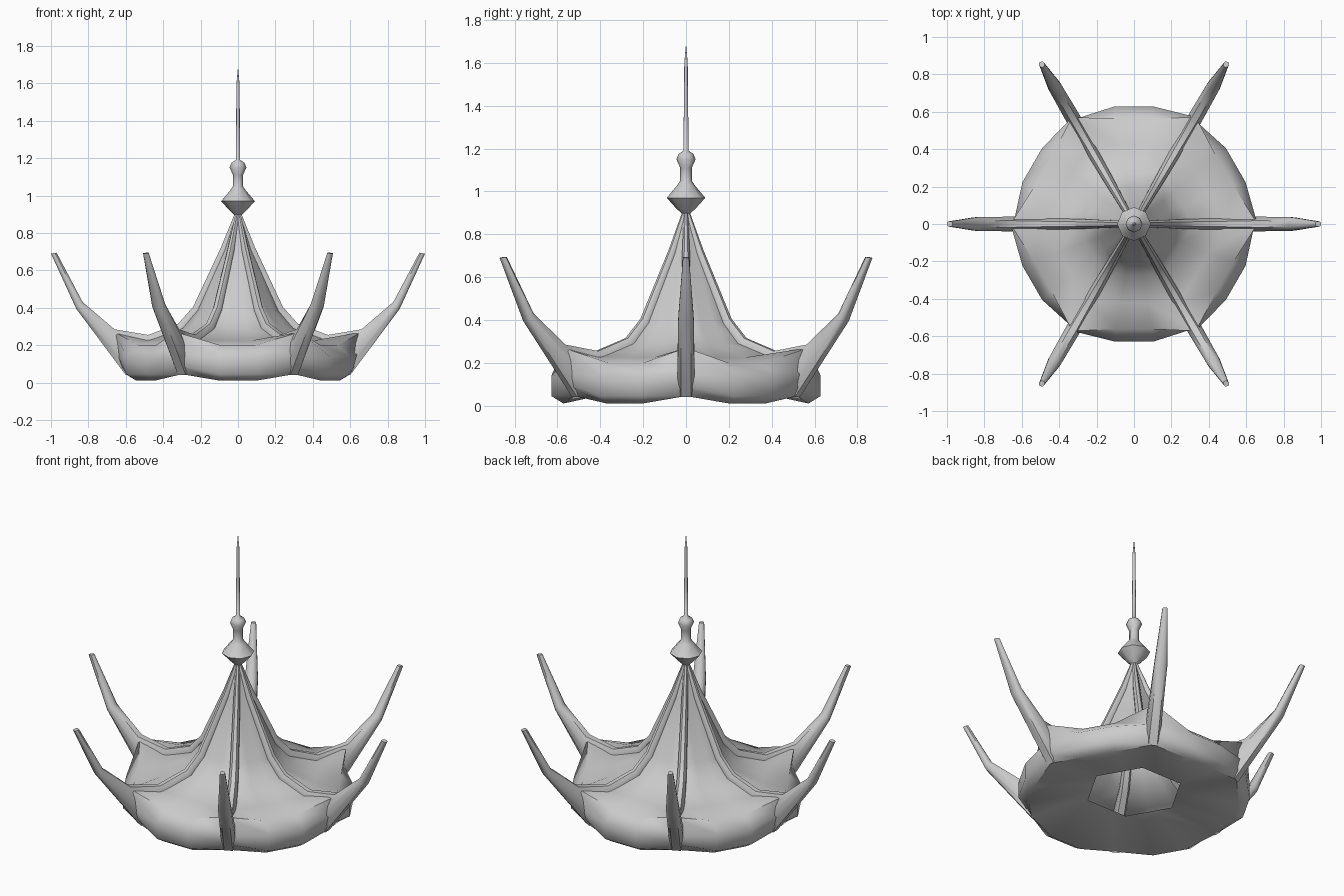
import bpy, bmesh, math
from math import radians, cos, sin

cube = bpy.data.objects.get("Cube")
if cube:
    bpy.data.objects.remove(cube)

grey = bpy.data.materials.new("plain_grey")
grey.use_nodes = True
colour = (0.6, 0.6, 0.6, 1)
grey.diffuse_color = colour
grey.node_tree.nodes["Principled BSDF"].inputs["Base Color"].default_value = colour


def polar(r, angle, z):
    return (r * cos(angle), r * sin(angle), z)


def loft(name, rings, closed, caps=False, sharp=50):
    """Skin a list of equal point rings and shade it smooth."""
    bm = bmesh.new()
    rows = [[bm.verts.new(p) for p in ring] for ring in rings]
    n = len(rows[0])
    for a, b in zip(rows, rows[1:]):
        for i in range(n if closed else n - 1):
            j = (i + 1) % n
            bm.faces.new((a[i], a[j], b[j], b[i]))
    if caps:
        bm.faces.new(rows[0])
        bm.faces.new(rows[-1])
    bmesh.ops.remove_doubles(bm, verts=bm.verts, dist=0.0005)
    bmesh.ops.recalc_face_normals(bm, faces=bm.faces)
    mesh = bpy.data.meshes.new(name)
    bm.to_mesh(mesh)
    bm.free()
    mesh.materials.append(grey)
    obj = bpy.data.objects.new(name, mesh)
    bpy.context.collection.objects.link(obj)
    bpy.ops.object.select_all(action="DESELECT")
    obj.select_set(True)
    bpy.context.view_layer.objects.active = obj
    bpy.ops.object.shade_smooth_by_angle(angle=radians(sharp))
    return obj


# Canopy panels: (radius, height) under a rib, then at the panel's inner columns
panel_rows = [
    ((0.015, 0.90), (0.013, 0.90)),
    ((0.08, 0.71), (0.07, 0.71)),
    ((0.23, 0.385), (0.20, 0.385)),
    ((0.31, 0.29), (0.275, 0.29)),
    ((0.48, 0.23), (0.43, 0.225)),
    ((0.66, 0.27), (0.57, 0.20)),
    ((0.645, 0.15), (0.637, 0.14)),
    ((0.625, 0.09), (0.637, 0.045)),
    ((0.60, 0.045), (0.58, 0.01)),
    ((0.27, 0.085), (0.237, 0.085)),
]
rings = []
for rib, mid in panel_rows:
    ring = []
    for k in range(6):
        base = radians(60 * k)
        ring.append(polar(rib[0], base, rib[1]))
        for offset in (20.5, 39.5):
            ring.append(polar(mid[0], base + radians(offset), mid[1]))
    rings.append(ring)
loft("canopy", rings, closed=True)

# Ribs: upper edge, lower edge, half width
rib_sections = [
    ((0.015, 0.91), (0.0, 0.86), 0.010),
    ((0.09, 0.725), (0.06, 0.69), 0.018),
    ((0.24, 0.405), (0.20, 0.36), 0.024),
    ((0.32, 0.315), (0.29, 0.25), 0.027),
    ((0.48, 0.255), (0.50, 0.12), 0.032),
    ((0.66, 0.285), (0.60, 0.04), 0.040),
    ((0.83, 0.43), (0.865, 0.395), 0.036),
    ((0.97, 0.695), (1.0, 0.69), 0.014),
]
outline = [(0.45, 0), (1, 0.3), (1, 0.7), (0.6, 1)]
outline += [(-x, t) for x, t in reversed(outline)]
for k in range(6):
    rings = [[(a[0] + (b[0] - a[0]) * t, w * x, a[1] + (b[1] - a[1]) * t)
              for x, t in outline] for a, b, w in rib_sections]
    rib = loft(f"rib_{k + 1}", rings, closed=True, caps=True)
    rib.rotation_euler.z = radians(60 * k)

# Finial: turned bulb, neck, collar and spike
finial_profile = [
    (0.012, 0.89), (0.045, 0.92), (0.09, 0.97), (0.04, 1.03), (0.027, 1.05),
    (0.027, 1.11), (0.045, 1.15), (0.035, 1.175), (0.012, 1.19),
    (0.010, 1.4), (0.008, 1.6), (0.0, 1.69),
]
rings = [[polar(r, radians(45 * i), z) for i in range(8)] for r, z in finial_profile]
loft("finial", rings, closed=True, sharp=60)
